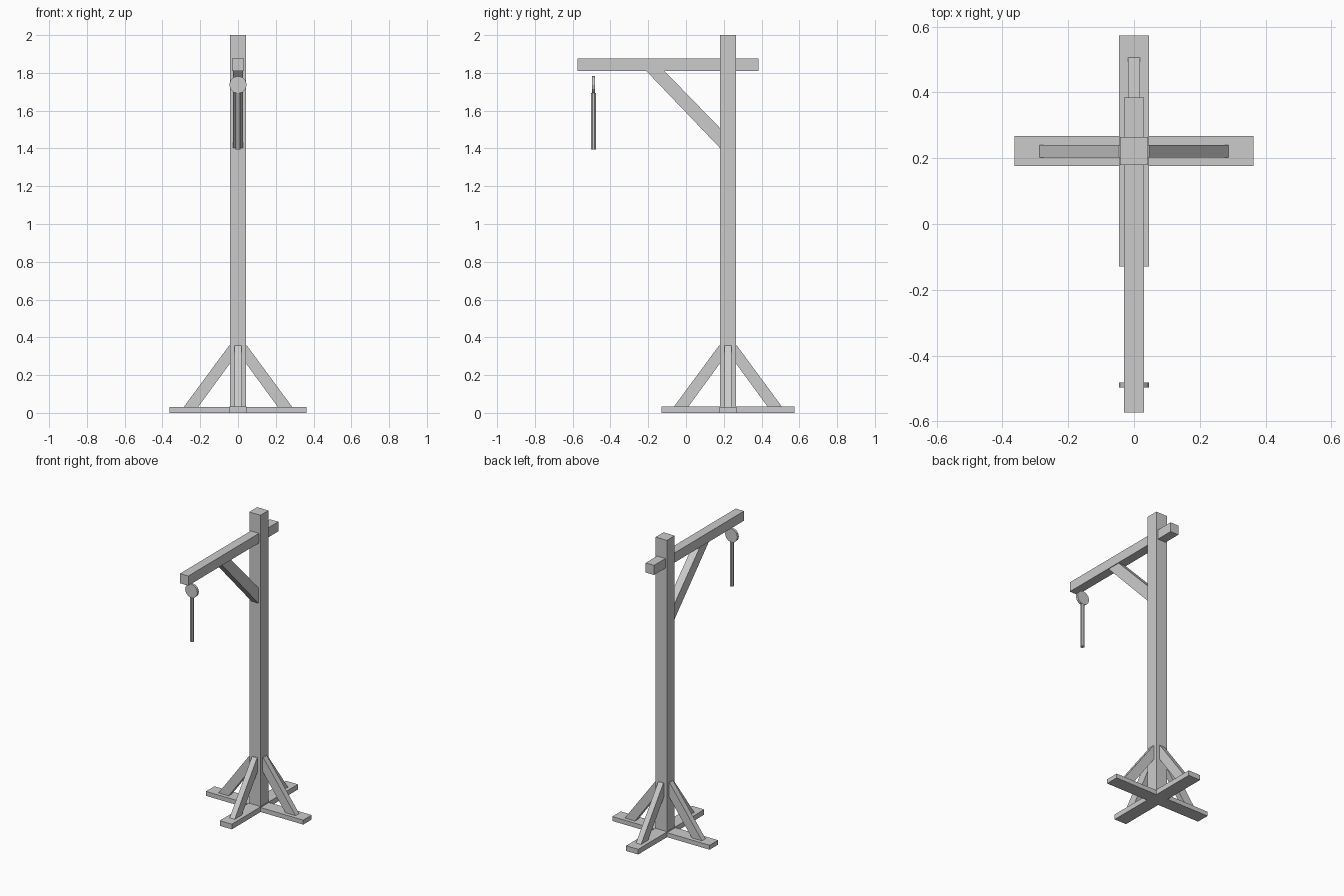
import bpy, bmesh, math
from mathutils import Matrix, Vector

if "Cube" in bpy.data.objects:
    bpy.data.objects.remove(bpy.data.objects["Cube"])

PY = 0.222  # y position of the post axis


def finish(name, bm):
    bmesh.ops.recalc_face_normals(bm, faces=bm.faces)
    me = bpy.data.meshes.new(name)
    bm.to_mesh(me)
    bm.free()
    ob = bpy.data.objects.new(name, me)
    bpy.context.collection.objects.link(ob)
    return ob


def box(name, lo, hi):
    lo, hi = Vector(lo), Vector(hi)
    bm = bmesh.new()
    bmesh.ops.create_cube(bm, size=1, matrix=Matrix.Translation((lo + hi) / 2)
                          @ Matrix.Diagonal((*(hi - lo), 1)))
    return finish(name, bm)


def strut(name, profile, half, angle):
    """Profile of (distance from post axis, z), given thickness and turned about the post."""
    bm = bmesh.new()
    f = bm.faces.new([bm.verts.new((r, -half, z)) for r, z in profile])
    ext = bmesh.ops.extrude_face_region(bm, geom=[f])
    vs = [v for v in ext["geom"] if isinstance(v, bmesh.types.BMVert)]
    bmesh.ops.translate(bm, verts=vs, vec=(0, 2 * half, 0))
    bm.transform(Matrix.Translation((0, PY, 0)) @ Matrix.Rotation(angle, 4, 'Z'))
    return finish(name, bm)


def cylinder(name, r1, r2, depth, sides, matrix):
    bm = bmesh.new()
    bmesh.ops.create_cone(bm, cap_ends=True, segments=sides, radius1=r1,
                          radius2=r2, depth=depth, matrix=matrix)
    return finish(name, bm)


# Crossed feet
box("foot_side_to_side", (-0.363, PY - 0.045, 0), (0.363, PY + 0.045, 0.03))
box("foot_front_to_back", (-0.045, PY - 0.352, 0), (0.045, PY + 0.352, 0.035))

# Post and arm
box("post", (-0.042, PY - 0.042, 0.005), (0.042, PY + 0.042, 2.0))
box("arm", (-0.031, -0.574, 1.81), (0.031, 0.385, 1.875))

# Four foot braces around the post
for i in range(4):
    strut(f"foot_brace_{i + 1}",
          [(0.04, 0.358), (0.046, 0.358), (0.288, 0.03), (0.212, 0.03), (0.04, 0.265)],
          0.019, i * math.pi / 2)

# Diagonal brace under the arm
strut("arm_brace", [(0.04, 1.40), (0.04, 1.506), (0.338, 1.812), (0.434, 1.812)],
      0.026, -math.pi / 2)

# Pulley wheel and hanging rope
cylinder("pulley_wheel", 0.046, 0.046, 0.016, 12,
         Matrix.Translation((0, -0.49, 1.737)) @ Matrix.Rotation(math.pi / 2, 4, 'X'))
turn = Matrix.Rotation(math.pi / 8, 4, 'Z')
cylinder("hanging_rope", 0.0135, 0.0135, 0.298, 8,
         Matrix.Translation((0, -0.49, 1.544)) @ turn)
